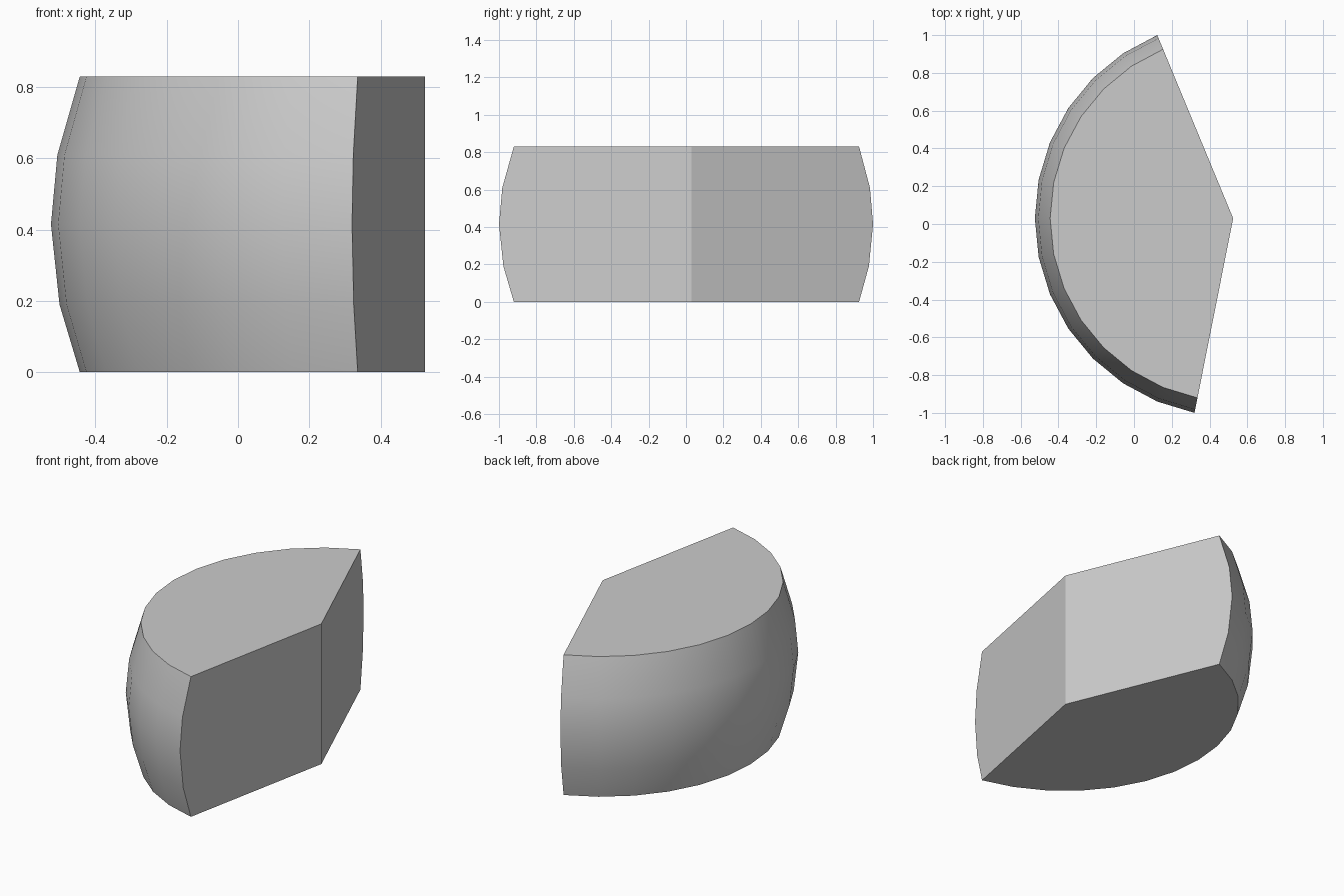
import bpy, bmesh
from math import cos, sin, radians

if "Cube" in bpy.data.objects:
    bpy.data.objects.remove(bpy.data.objects["Cube"])

CX, CY, H = 0.525, 0.03, 0.83      # hinge edge position and height
PROFILE = [(0.969, 0), (1.026, 0.19), (1.05, 0.415), (1.032, 0.61), (0.969, H)]
SEGMENTS, START, STEP = 13, 112.5, 11.25

bm = bmesh.new()

# Bulging outer wall swept around the hinge edge
rings = []
for r, z in PROFILE:
    angles = [radians(START + STEP * i) for i in range(SEGMENTS + 1)]
    rings.append([bm.verts.new((CX + r * cos(a), CY + r * sin(a), z)) for a in angles])
for low, high in zip(rings, rings[1:]):
    for i in range(SEGMENTS):
        bm.faces.new((low[i], low[i + 1], high[i + 1], high[i]))

# Flat bottom, top and the two straight cut sides
bottom = bm.verts.new((CX, CY, 0))
top = bm.verts.new((CX, CY, H))
bm.faces.new([bottom] + rings[0])
bm.faces.new([top] + rings[-1])
for end in (0, -1):
    bm.faces.new([bottom] + [ring[end] for ring in rings] + [top])
bmesh.ops.recalc_face_normals(bm, faces=bm.faces)

mesh = bpy.data.meshes.new("barrel_wedge")
bm.to_mesh(mesh)
bm.free()
wedge = bpy.data.objects.new("barrel_wedge", mesh)
bpy.context.collection.objects.link(wedge)

# Smooth outer wall, sharp cut edges
bpy.context.view_layer.objects.active = wedge
wedge.select_set(True)
bpy.ops.object.shade_smooth_by_angle(angle=radians(30))
